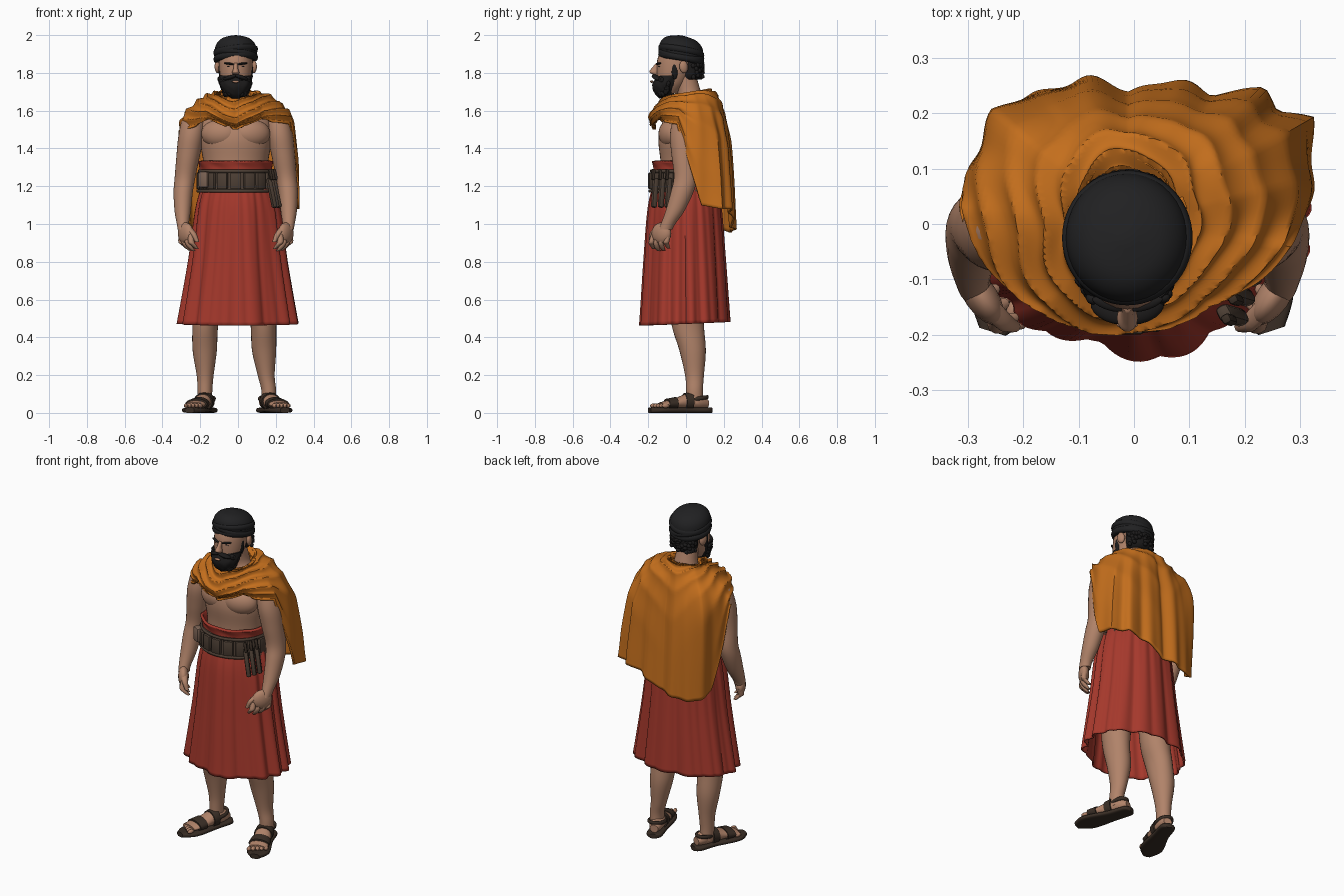
import bpy, bmesh, math, random
from math import sin, cos, pi, radians
from mathutils import Matrix, Vector, Euler

random.seed(4)
if "Cube" in bpy.data.objects:
    bpy.data.objects.remove(bpy.data.objects["Cube"])

MID = -0.012  # the body's plane of symmetry


def material(name, *rgb):
    m = bpy.data.materials.new(name)
    m.use_nodes = True
    m.diffuse_color = (*rgb, 1)
    node = next(n for n in m.node_tree.nodes if n.type == "BSDF_PRINCIPLED")
    node.inputs["Base Color"].default_value = (*rgb, 1)
    node.inputs["Roughness"].default_value = 0.8
    return m


SKIN = material("skin", .44, .228, .143)
ORANGE = material("orange cloth", .55, .157, .012)
RED = material("red cloth", .38, .04, .025)
LEATHER = material("belt leather", .075, .05, .035)
TAN = material("tan leather", .2, .125, .09)
SANDAL = material("sandal leather", .04, .026, .018)
TURBAN = material("black cloth", .015, .015, .016)
HAIR = material("black hair", .012, .011, .011)


def finish(name, bm, mat, thick=0, angle=50):
    bmesh.ops.recalc_face_normals(bm, faces=bm.faces)
    mesh = bpy.data.meshes.new(name)
    bm.to_mesh(mesh)
    bm.free()
    mesh.materials.append(mat)
    mesh.polygons.foreach_set("use_smooth", [True] * len(mesh.polygons))
    mesh.set_sharp_from_angle(angle=radians(angle))
    ob = bpy.data.objects.new(name, mesh)
    bpy.context.scene.collection.objects.link(ob)
    if thick:
        mod = ob.modifiers.new("thickness", "SOLIDIFY")
        mod.thickness = thick
    return ob


def spline(keys, steps):
    """Smooth curve through tuples of any length."""
    out, last = [], len(keys) - 1
    for i in range(last):
        a, b, c, d = (keys[min(max(i + k, 0), last)] for k in (-1, 0, 1, 2))
        for s in range(steps):
            t = s / steps
            out.append(tuple(q + t / 2 * (r - p + t * (2*p - 5*q + 4*r - w + t * (3*q - p - 3*r + w)))
                             for p, q, r, w in zip(a, b, c, d)))
    return out + [tuple(keys[-1])]


def loft(name, rows, mat, caps=True, wrap=False, thick=0):
    bm = bmesh.new()
    loops = [[bm.verts.new(p) for p in row] for row in rows]
    pairs = list(zip(loops, loops[1:])) + ([(loops[-1], loops[0])] if wrap else [])
    for a, b in pairs:
        for i in range(len(a)):
            j = (i + 1) % len(a)
            bm.faces.new((a[i], a[j], b[j], b[i]))
    if caps and not wrap:
        bm.faces.new(loops[0])
        bm.faces.new(loops[-1])
    return finish(name, bm, mat, thick)


def stack(name, keys, mat, sides=28, steps=5, shape=None, caps=True, tilt=0, box=1, matrix=None, thick=0):
    """Loft of ellipses; each key is x, y, z, half width, half depth."""
    rings, rows = spline(keys, steps), []
    for n, (x, y, z, rx, ry) in enumerate(rings):
        row = []
        for i in range(sides):
            a = 2 * pi * i / sides
            k = 1 + (shape(a, n / (len(rings) - 1)) if shape else 0)
            u = math.copysign(abs(cos(a)) ** box, cos(a)) * rx * k
            v = math.copysign(abs(sin(a)) ** box, sin(a)) * ry * k
            p = Vector((x + u, y + v, z + v * tilt))
            row.append(matrix @ p if matrix else p)
        rows.append(row)
    return loft(name, rows, mat, caps, thick=thick)


def ball(name, loc, scale, mat, rot=(0, 0, 0), detail=16):
    bm = bmesh.new()
    bmesh.ops.create_uvsphere(bm, u_segments=detail, v_segments=detail // 2 + 1, radius=1,
                              matrix=Matrix.LocRotScale(Vector(loc), Euler(rot), Vector(scale)))
    return finish(name, bm, mat)


def block(name, loc, size, mat, rot=(0, 0, 0), bevel=.006):
    bm = bmesh.new()
    bmesh.ops.create_cube(bm, size=1, matrix=Matrix.LocRotScale(Vector(loc), Euler(rot), Vector(size)))
    bmesh.ops.bevel(bm, geom=bm.edges[:], offset=bevel, segments=2, affect="EDGES", profile=.5)
    return finish(name, bm, mat, angle=35)


def hoop(name, x, y, z, rx, ry, r, mat, tilt=0, lean=0, high=1):
    rows = []
    for i in range(56):
        a = 2 * pi * i / 56
        row = []
        for j in range(10):
            b = 2 * pi * j / 10
            u, v = cos(a) * (rx + r * cos(b)), sin(a) * (ry + r * cos(b))
            row.append((x + u, y + v, z + r * high * sin(b) + v * tilt + u * lean))
        rows.append(row)
    return loft(name, rows, mat, wrap=True)


# Torso and neck
stack("torso", [(MID, 0, 1.2, .165, .135), (MID, 0, 1.33, .172, .135), (MID, 0, 1.45, .192, .146),
                (MID, .01, 1.55, .187, .13), (MID, .02, 1.62, .13, .09), (MID, .02, 1.68, .07, .065),
                (MID, -.01, 1.8, .06, .06)], SKIN, 40)

# Head and nose
stack("head", [(MID, -.09, 1.69, .04, .045), (MID, -.075, 1.74, .07, .075), (MID, -.06, 1.8, .085, .095),
               (MID, -.037, 1.87, .09, .115), (MID, -.03, 1.93, .08, .1)], SKIN)
stack("nose", [(MID, -.148, 1.853, .01, .01), (MID, -.162, 1.825, .012, .02), (MID, -.17, 1.804, .019, .025),
               (MID, -.158, 1.79, .014, .014)], SKIN, 14)

# Hair, beard and curls
stack("back_hair", [(MID, .025, 1.765, .06, .045), (MID, .028, 1.79, .076, .058), (MID, .028, 1.87, .084, .062)], HAIR)
curly = lambda a, t: .04 * sin(9 * a + 8 * t) * sin(14 * t + 1)
stack("beard", [(MID, -.12, 1.665, .02, .022), (MID, -.115, 1.69, .057, .05), (MID, -.108, 1.735, .08, .07),
                (MID, -.078, 1.785, .088, .073)], HAIR, 40, shape=curly)
for i in range(90):
    a, t = random.uniform(-.1, pi + .1), random.random()
    w = .055 + .03 * t
    ball("beard_curl", (MID + w * cos(a), -.108 + .025 * t - (w - .012) * sin(a), 1.685 + .085 * t),
         (.013, .012, .015), HAIR, (a, t, a), 8)
for i in range(40):
    a = random.uniform(.1, pi - .1)
    ball("hair_curl", (MID + .078 * cos(a), .03 + .058 * sin(a), random.uniform(1.775, 1.85)),
         (.012, .012, .014), HAIR, (a, a, a), 8)
ball("lower_lip", (MID, -.181, 1.754), (.02, .009, .007), SKIN)

for side in (-1, 1):
    at = lambda x, y, z: (MID + side * x, y, z)
    ball("ear", at(.096, -.012, 1.832), (.015, .024, .034), SKIN, (.15, 0, side * .3))
    ball("eyebrow", at(.036, -.145, 1.849), (.03, .01, .006), HAIR, (0, side * -.12, side * .35))
    ball("eye", at(.035, -.14, 1.833), (.013, .007, .004), HAIR, (0, 0, side * .35))
    ball("moustache", at(.03, -.158, 1.776), (.04, .02, .011), HAIR, (0, side * .3, side * .4))
    ball("sideburn", at(.079, -.06, 1.815), (.012, .018, .05), HAIR)
    ball("chest_muscle", at(.085, -.08, 1.478), (.1, .062, .075), SKIN, (0, 0, side * .28), 28)

    # Arm, palm, fingers and thumb
    limb = lambda name, keys, mat=SKIN, **kw: stack(name, [(MID + side * k[0], *k[1:]) for k in keys], mat, **kw)
    limb("arm", [(.2, 0, 1.6, .03, .03), (.22, 0, 1.56, .06, .065), (.235, -.01, 1.47, .068, .075),
                 (.252, -.01, 1.36, .062, .066), (.268, -.002, 1.25, .055, .062), (.278, -.02, 1.17, .051, .06),
                 (.281, -.058, 1.07, .043, .05), (.28, -.095, 1, .032, .038), (.277, -.108, .97, .03, .036)])
    ball("palm", at(.265, -.13, .95), (.03, .06, .058), SKIN, (.2, 0, side * -.6))
    for f in range(4):
        x, y, drop = .236 + .017 * f, -.178 + .026 * f, .012 * abs(f - 1.4)
        limb("finger", [(x, y + .008, .945, .015, .015), (x, y - .004, .905, .017, .016),
                        (x - .012, y - .002, .872 + drop, .015, .014),
                        (x - .03, y + .008, .852 + drop, .01, .01)], sides=10)
    limb("thumb", [(.252, -.145, .985, .017, .018), (.225, -.175, .95, .017, .018), (.204, -.185, .905, .011, .011)],
         sides=10)

    # Leg, each with its own stance
    knee, ankle = (.161, .163) if side < 0 else (.147, .175)
    limb("leg", [(.12, 0, .9, .085, .1), (.14, 0, .6, .08, .09), (knee, .01, .46, .068, .085),
                 (knee + .003, .035, .33, .064, .07), (.5 * (knee + ankle), .045, .2, .045, .05),
                 (ankle, .045, .12, .039, .044), (ankle, .045, .05, .038, .045)])

    # Foot and sandal, lofted along the foot's length
    turn = radians(-17 if side < 0 else 18)
    frame = Matrix(((cos(turn), 0, sin(turn), MID + side * (ankle - .022)), (sin(turn), 0, -cos(turn), .1),
                    (0, 1, 0, 0), (0, 0, 0, 1)))
    along = lambda name, keys, mat, **kw: limb(name, [(k[0] - side * MID, *k[1:]) for k in keys], mat, matrix=frame, **kw)
    along("foot", [(0, .05, -.015, .024, .022), (0, .06, .03, .04, .04), (0, .062, .09, .044, .043),
                   (.003, .052, .16, .05, .028), (.008, .045, .22, .053, .019), (.008, .042, .25, .047, .014)], SKIN)
    along("sandal_sole", [(0, .014, -.036, .018, .014), (0, .014, -.01, .044, .014), (0, .014, .09, .048, .014),
                          (.006, .014, .2, .064, .014), (.01, .014, .26, .06, .014), (.012, .014, .312, .025, .014)],
          SANDAL, box=.6)
    for toe in range(5):
        p = frame @ Vector((side * (-.034 + .022 * toe), .038, .272 - .009 * toe))
        ball("toe", p, (.012, .022, .012), SKIN, (0, 0, turn), 10)
    along("toe_strap", [(.004, .05, .165, .057, .034), (.006, .047, .215, .06, .028)], SANDAL)
    along("instep_strap", [(0, .062, .075, .052, .052), (0, .058, .115, .053, .046)], SANDAL)
    ring = frame @ Vector((0, .075, .045))
    hoop("ankle_strap", ring.x, ring.y, ring.z, .041, .055, .008, SANDAL, tilt=.15, high=1.4)

# Turban: dome with wound bands
stack("turban_dome", [(MID, -.025, 1.865, .1, .105), (MID, -.025, 1.9, .112, .117), (MID, -.025, 1.95, .104, .11),
                      (MID, -.025, 1.983, .07, .075), (MID, -.025, 1.998, .012, .012)], TURBAN, 40, tilt=-.14)
for n, lean in enumerate((.05, -.12, .1)):
    hoop("turban_band", MID, -.025, 1.878 + .018 * n, .102, .106, .016, TURBAN, -.17, lean, 1.2)


# Pleated skirt with one fuller fold in front
def pleats(a, t):
    ridge = abs(sin(5.5 * a + sin(2 * a) + .4 * sin(3 * a))) * .6 + abs(sin(8.5 * a + sin(a + 1))) * .4
    front = max(0, cos(a + pi / 2 - .13)) ** 30
    return t ** .5 * .14 * (ridge - .62) + .012 * sin(31 * a) * (1 - t) + .07 * t * front


stack("skirt", [(0, -.005, 1.2, .19, .17), (0, -.005, 1.08, .222, .19), (0, -.003, .8, .258, .208),
                (0, 0, .472, .312, .226)], RED, 176, 10, pleats, caps=False, tilt=.04, thick=.008)

# Sash and wide belt with plates
stack("sash", [(MID, -.005, 1.25, .172, .15), (MID, -.005, 1.3, .176, .152), (MID, -.005, 1.335, .187, .164)],
      RED, 64, shape=lambda a, t: .015 * sin(8 * a + 5 * t), caps=False, thick=.015)
stack("belt", [(MID, -.008, 1.17, .2, .18), (MID, -.008, 1.285, .19, .172)], LEATHER, 56, 2)
for z, grow in ((1.175, .002), (1.28, -.006)):
    hoop("belt_rim", MID, -.008, z, .2 + grow, .182 + grow, .007, LEATHER, high=1.3)
for n in range(-4, 5):
    a = radians(21 * n)
    block("belt_plate", (MID + .196 * sin(a), -.008 - .181 * cos(a), 1.228), (.058, .022, .088), LEATHER, (0, 0, a))
block("belt_pouch", (-.176, -.125, 1.235), (.055, .05, .085), TAN, (0, 0, -.5), .01)

# Sheaths hanging at the left hip
for n in range(3):
    y = -.165 + .036 * n
    block("sheath", (.178 + .012 * n, y, 1.165), (.026, .03, .16), LEATHER, (-.15, -.15, .5), .009)
    block("sheath_handle", (.172 + .012 * n, y - .008, 1.262), (.018, .018, .06), SANDAL, (-.15, -.15, .5))

# Cloak: angle from the front towards the left, then radius and height at shoulder, fold and hem
CLOAK = [(0, .15, 1.62, .195, 1.55, .17, 1.51), (45, .16, 1.65, .205, 1.6, .19, 1.56),
         (82, .2, 1.66, .28, 1.6, .295, 1.54), (104, .22, 1.66, .318, 1.5, .345, 1.1),
         (120, .225, 1.655, .335, 1.45, .385, 1.08), (127, .22, 1.655, .3, 1.45, .335, 1.08),
         (135, .215, 1.65, .3, 1.45, .345, 1.08), (147, .205, 1.65, .26, 1.44, .285, 1.06),
         (180, .18, 1.645, .222, 1.4, .246, .985), (215, .2, 1.645, .275, 1.43, .295, .955),
         (230, .21, 1.655, .312, 1.48, .3, .97), (243, .21, 1.655, .302, 1.5, .298, 1.01),
         (265, .2, 1.66, .288, 1.57, .305, 1.48), (315, .17, 1.65, .22, 1.6, .205, 1.56),
         (360, .15, 1.62, .195, 1.55, .17, 1.51)]


def cloak_column(deg):
    lo, hi = next((p, q) for p, q in zip(CLOAK, CLOAK[1:]) if p[0] <= deg <= q[0])
    t = (deg - lo[0]) / (hi[0] - lo[0])
    k = [p + (q - p) * t for p, q in zip(lo, hi)]
    a, front = radians(deg), .5 + .5 * cos(radians(deg))
    path = spline([(.085, 1.69 - .045 * front), (.13 - .015 * front, 1.712 - .04 * front), k[1:3], k[3:5], k[5:7]], 14)
    hang, out = max(0, 1.5 - k[6]) / .5, []
    for n, (r, z) in enumerate(path):
        v = n / (len(path) - 1)
        swag = 1 - 2 * abs(sin(20 * v - 1.8 * cos(2 * a) + .5 * sin(3 * a) + .3 * sin(7 * a)))
        gather = .008 * swag * max(0, 1 - v * (.4 + hang * .7))
        fall = hang * v * v * (.007 * sin(11 * a + 2 * v) + .004 * sin(19 * a))
        r += gather + fall
        out.append((MID + .002 + r * sin(a), -r * cos(a), z + gather))
    return out


columns = [cloak_column(2 * i) for i in range(180)]
loft("cloak", list(zip(*columns)), ORANGE, caps=False, thick=.012)
